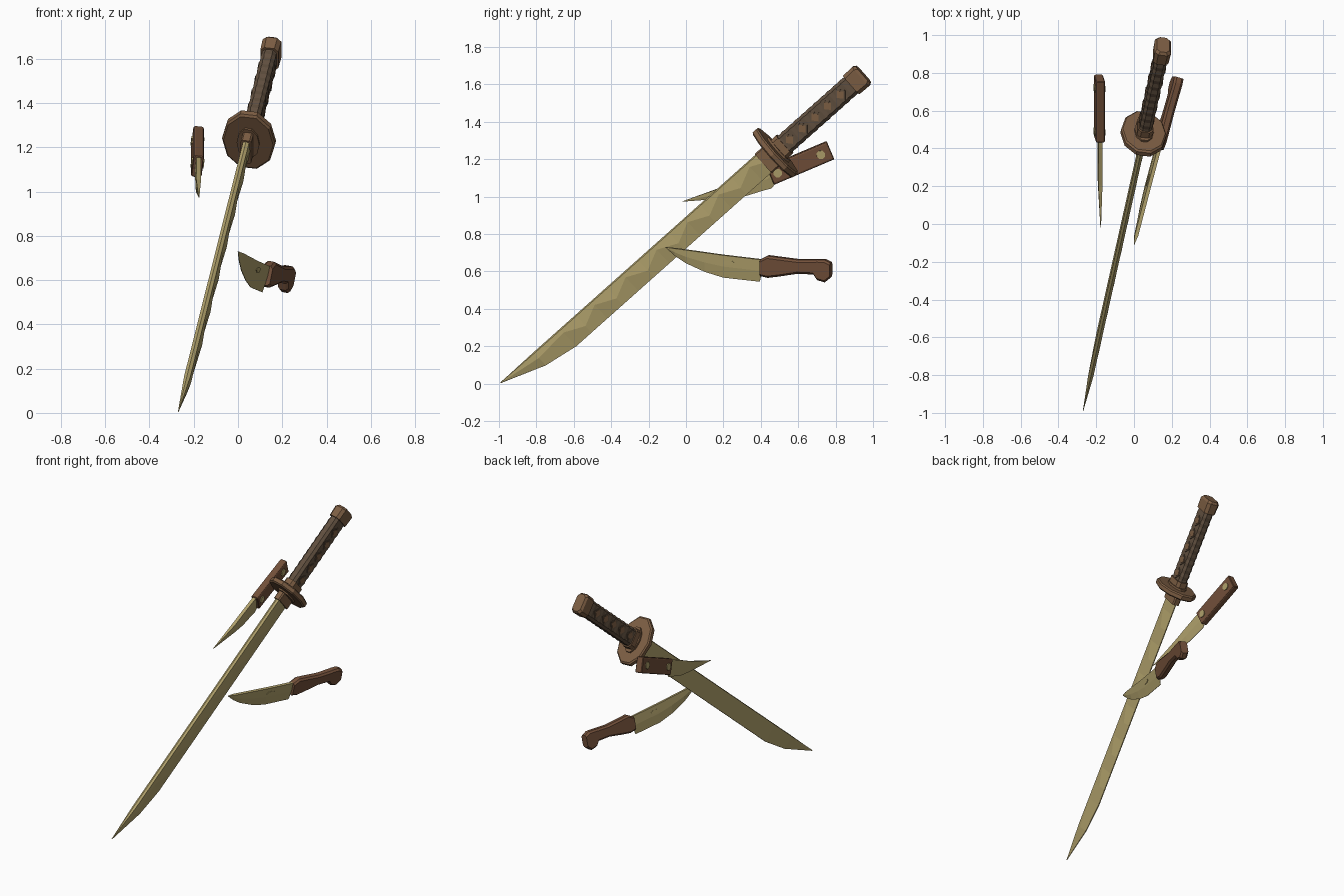
import bpy, bmesh, math
from mathutils import Matrix, Vector

cube = bpy.data.objects.get("Cube")
if cube:
    bpy.data.objects.remove(cube, do_unlink=True)


def material(name, rgb):
    m = bpy.data.materials.new(name)
    m.use_nodes = True
    m.diffuse_color = (*rgb, 1)
    m.node_tree.nodes["Principled BSDF"].inputs["Base Color"].default_value = (*rgb, 1)
    return m


STEEL = material("pale_brass_steel", (0.44, 0.36, 0.15))
BROWN = material("brown_fittings", (0.21, 0.115, 0.058))
WRAP = material("dark_wrap", (0.12, 0.08, 0.05))
WOOD = material("red_brown_wood", (0.17, 0.08, 0.042))


def frame(origin, along, up, side):
    """Matrix taking local (along, up, side) to world."""
    m = Matrix((along, up, side)).transposed().to_4x4()
    m.translation = Vector(origin)
    return m


def loft(name, rings, mat, space, bevel=0):
    """Skin a list of equal-sized rings of (along, up, side) points."""
    bm = bmesh.new()
    loops = [[bm.verts.new(p) for p in r] for r in rings]
    for a, b in zip(loops, loops[1:]):
        for i in range(len(a)):
            j = (i + 1) % len(a)
            bm.faces.new((a[i], a[j], b[j], b[i]))
    bm.faces.new(loops[0])
    bm.faces.new(loops[-1])
    bmesh.ops.transform(bm, matrix=space, verts=bm.verts)
    bmesh.ops.recalc_face_normals(bm, faces=bm.faces)
    me = bpy.data.meshes.new(name)
    bm.to_mesh(me)
    bm.free()
    me.materials.append(mat)
    ob = bpy.data.objects.new(name, me)
    bpy.context.collection.objects.link(ob)
    if bevel:
        mod = ob.modifiers.new("bevel", "BEVEL")
        mod.width, mod.segments = bevel, 1
    return ob


def chamfered(s, top, bot, half, c):
    """Eight-sided section with cut corners."""
    return [(s, top, half - c), (s, top - c, half), (s, bot + c, half), (s, bot, half - c),
            (s, bot, c - half), (s, bot + c, -half), (s, top - c, -half), (s, top, c - half)]


def oval(s, rv, rn, sides):
    return [(s, rv * math.cos(t), rn * math.sin(t))
            for t in (2 * math.pi * (i + 0.5) / sides for i in range(sides))]


def plate(name, centre, rs, rv, n0, n1, sides, mat, space):
    """Regular flat stud or lozenge lying on a side face."""
    rings = [[(centre[0] + rs * math.cos(2 * math.pi * i / sides),
               centre[1] + rv * math.sin(2 * math.pi * i / sides), n) for i in range(sides)]
             for n in (n0, n1)]
    return loft(name, rings, mat, space)


def knife_blade(name, stations, thick, mat, space):
    """Thick spine tapering to a thin cutting edge."""
    rings = []
    for i, (s, top, bot) in enumerate(stations):
        h = thick * (0.15 if i == len(stations) - 1 else 1)
        rings.append([(s, top, h), (s, (top + bot) / 2, h * 0.9), (s, bot, h * 0.15),
                      (s, bot, -h * 0.15), (s, (top + bot) / 2, -h * 0.9), (s, top, -h)])
    return loft(name, rings, mat, space)


# ---- Long sword ----
u = Vector((0.165, 0.737, 0.656)).normalized()
w = Vector((0, -u.z, u.y)).normalized()
sword = frame((0.05, 0.477, 1.235), u, w, u.cross(w))

# Blade with a zigzag temper ridge on its left face
stations = [(-0.04 - 0.1125 * i, -0.066, 0.034 if i % 2 else -0.018) for i in range(14)]
stations += [(-1.695, -0.034, 0.02)]
rings = []
for s, bot, ridge in stations:
    rings.append([(s, 0.055, -0.014), (s, 0.062, 0), (s, 0.055, 0.014),
                  (s, ridge, 0.018), (s, bot, 0.003), (s, bot, -0.003)])
rings.append([(-1.942, 0.06 - 0.001 * k, n) for k, n in
              enumerate((-0.001, 0, 0.001, 0.001, 0.001, -0.001))])
loft("sword_blade", rings, STEEL, sword)

# Collar, guard and ferrule
loft("blade_collar", [chamfered(s, 0.068, -0.07, 0.024, 0.008) for s in (-0.085, -0.01)], BROWN, sword)
loft("guard", [oval(s, r, r * 0.72, 10) for s, r in
               ((-0.02, 0.158), (-0.012, 0.169), (0.012, 0.169), (0.02, 0.158))], BROWN, sword)
loft("guard_washer", [oval(s, 0.09, 0.052, 10) for s in (-0.03, 0.032)], BROWN, sword)
loft("grip_ferrule", [chamfered(s, 0.066, -0.066, 0.04, 0.018) for s in (0.02, 0.07)], BROWN, sword)

# Wrapped grip, pinched between the wraps
rings = []
for i in range(23):
    k = 0.003 if i % 2 else 0
    rings.append(chamfered(0.06 + 0.0232 * i, 0.059 - k, k - 0.059, 0.034 - k * 0.6, 0.016))
loft("sword_grip", rings, WRAP, sword)
for i in range(5):
    for side, sign in (("left", 1), ("right", -1)):
        c = (0.11 + 0.092 * i, 0)
        plate(f"wrap_lozenge_{side}_{i + 1}", c, 0.036, 0.04, sign * 0.03, sign * 0.037, 4, WRAP, sword)
        plate(f"grip_inlay_{side}_{i + 1}", c, 0.025, 0.028, sign * 0.034, sign * 0.039, 4, BROWN, sword)

# Pommel cap
loft("pommel", [chamfered(s, v, -v, n, 0.018) for s, v, n in
                ((0.555, 0.066, 0.041), (0.625, 0.068, 0.043), (0.64, 0.058, 0.034))], BROWN, sword)

# ---- Small straight knife ----
e = Vector((0, 0.921, 0.39))
f = Vector((0.12, -0.39, 0.921)).normalized()
small = frame((-0.183, 0.45, 1.112), e, f, e.cross(f))
knife_blade("small_knife_blade",
            [(0.02, 0.045, -0.045), (-0.02, 0.046, -0.066), (-0.06, 0.046, -0.06),
             (-0.16, 0.045, -0.05), (-0.25, 0.043, -0.024), (-0.486, 0.057, 0.055)],
            0.011, STEEL, small)
loft("small_knife_handle", [chamfered(s, 0.052, -0.052, 0.024, 0.006) for s in (0, 0.35)],
     WOOD, small, 0.004)
for i, s in enumerate((0.042, 0.293)):
    plate(f"handle_rivet_{i + 1}", (s, 0), 0.024, 0.024, -0.029, 0.029, 8, STEEL, small)

# ---- Curved kitchen knife ----
curved = frame((0.012, 0, 0.63), Vector((0.29, 1, 0)), Vector((0.2, 0, 1)), Vector((1, -0.29, -0.2)))
base = 0.63
outline = [(0.44, 0.66, 0.6), (0.405, 0.664, 0.6), (0.395, 0.665, 0.545), (0.2, 0.688, 0.567),
           (0.1, 0.702, 0.598), (0, 0.716, 0.644), (-0.06, 0.724, 0.684), (-0.11, 0.73, 0.728)]
knife_blade("curved_knife_blade", [(s, t - base, b - base) for s, t, b in outline], 0.009, STEEL, curved)
for side, sign in (("left", 1), ("right", -1)):
    plate(f"blade_slot_{side}", (0.23, 0.018), 0.032, 0.013, sign * 0.006, sign * 0.011, 6, STEEL, curved)

# Handle with finger dip and hooked butt
outline = [(0.4, 0.665, 0.578), (0.44, 0.685, 0.568), (0.5, 0.677, 0.575), (0.6, 0.664, 0.59),
           (0.685, 0.664, 0.586), (0.705, 0.665, 0.556), (0.745, 0.664, 0.544), (0.775, 0.648, 0.568)]
loft("curved_knife_handle", [chamfered(s, t - base, b - base, 0.024, 0.011) for s, t, b in outline],
     WOOD, curved)
